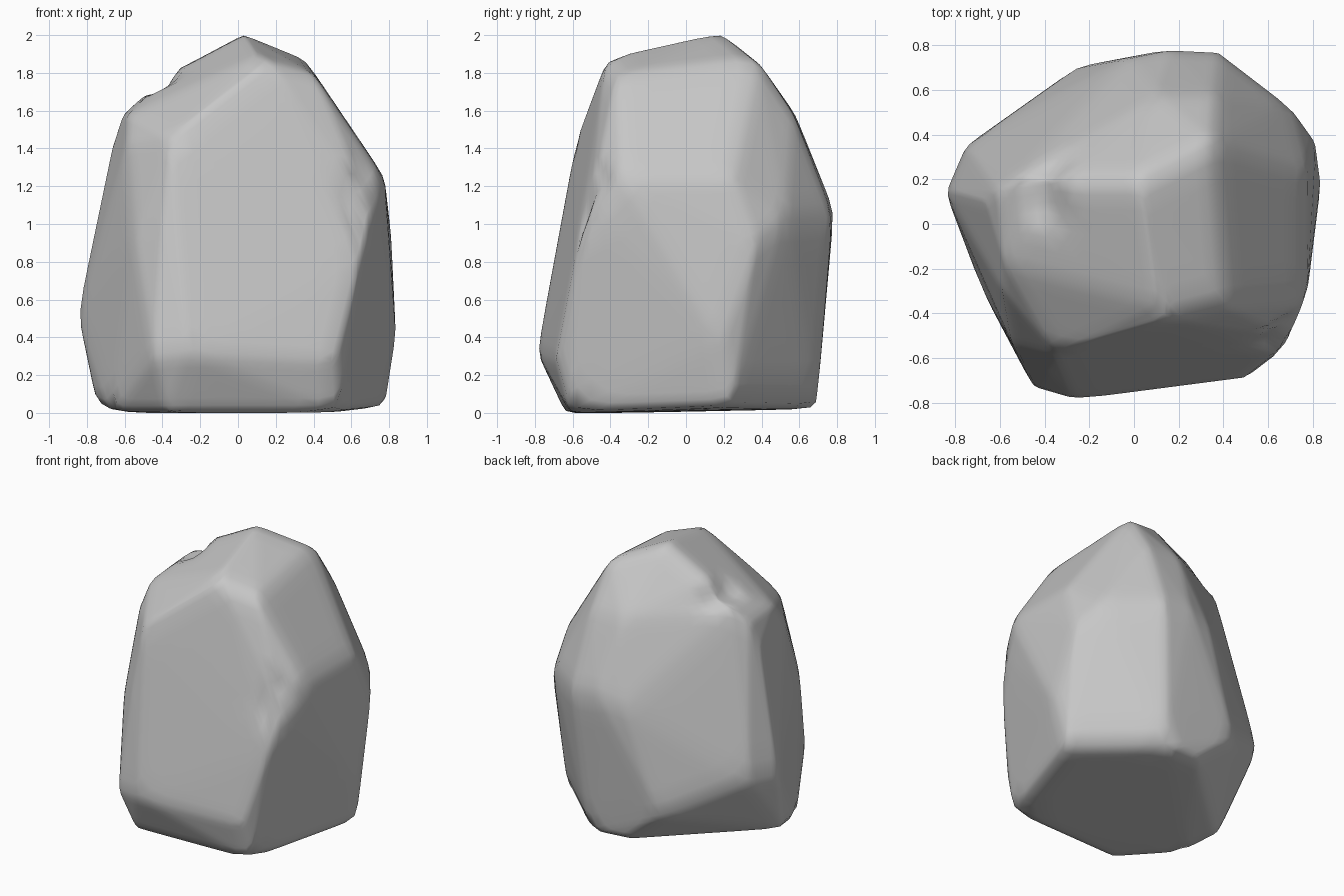
import bpy
import bmesh
from mathutils import Vector

default_cube = bpy.data.objects.get("Cube")
if default_cube:
    bpy.data.objects.remove(default_cube, do_unlink=True)

# Corners of the boulder, grouped by region
foot = [(-.68, -.3, 0), (-.75, -.05, .04), (-.37, -.64, 0), (.53, -.61, 0),
        (.785, .24, .03), (.3, .69, .02), (.02, .67, .03)]
belly = [(-.85, .15, .52), (-.76, .36, .53), (-.28, .7, .28), (-.45, -.735, .3),
         (-.26, -.79, .32), (.51, -.69, .28), (.84, .18, .38)]
waist = [(.17, .785, 1.07), (.38, .775, 1.05), (.7, .53, 1.03), (.815, .37, .9),
         (.64, -.59, .8), (.71, -.51, 1.08), (.775, -.34, 1.25), (.775, .24, 1.25),
         (-.55, -.53, .92), (-.4, -.645, 1), (-.03, .745, 1.02)]
shoulder = [(-.35, -.58, 1.46), (-.59, -.3, 1.42), (-.58, -.18, 1.58), (-.665, .1, 1.41),
            (-.61, .15, 1.58), (-.52, .22, 1.65), (.1, .58, 1.58), (.36, .57, 1.58),
            (.57, .47, 1.3)]
crown = [(.02, .2, 2.015), (.35, .37, 1.88), (.41, -.37, 1.79), (.17, -.43, 1.86),
         (-.31, .2, 1.84), (.1, -.36, 1.89)]


def wrap_corners(bm, corners):
    """Stretch a faceted skin around the corners."""
    for corner in corners:
        bm.verts.new(corner)
    result = bmesh.ops.convex_hull(bm, input=bm.verts[:])
    loose = [v for v in result["geom_interior"] if isinstance(v, bmesh.types.BMVert)]
    bmesh.ops.delete(bm, geom=loose, context="VERTS")


def soften(bm, rounds):
    """Refine the facets, then wear down their edges."""
    for _ in range(3):
        bmesh.ops.subdivide_edges(bm, edges=bm.edges[:], cuts=1, use_grid_fill=True)
    bmesh.ops.triangulate(bm, faces=bm.faces[:])
    for _ in range(rounds):
        bmesh.ops.smooth_vert(bm, verts=bm.verts[:], factor=.4,
                              use_axis_x=True, use_axis_y=True, use_axis_z=True)


def chip(bm, start, end, radius, push):
    """Press a rounded groove into the surface along a short line."""
    start, end, push = Vector(start), Vector(end), Vector(push)
    line = end - start
    for vert in bm.verts:
        along = (vert.co - start).dot(line) / line.length_squared
        nearest = start + line * min(max(along, 0), 1)
        fade = max(0, 1 - (vert.co - nearest).length / radius)
        vert.co += push * fade * fade * (3 - 2 * fade)


# Boulder body
bm = bmesh.new()
wrap_corners(bm, foot + belly + waist + shoulder + crown)
soften(bm, 2)

# Chipped notches beside the crown and on the front corner
chip(bm, (-.4, .08, 1.74), (-.38, .26, 1.74), .14, (.02, 0, -.05))
chip(bm, (.61, -.57, 1.06), (.67, -.48, 1.23), .13, (-.025, .03, 0))
bmesh.ops.recalc_face_normals(bm, faces=bm.faces[:])

mesh = bpy.data.meshes.new("boulder")
bm.to_mesh(mesh)
bm.free()
boulder = bpy.data.objects.new("boulder", mesh)
bpy.context.collection.objects.link(boulder)

# Plain grey stone
stone = bpy.data.materials.new("grey_stone")
stone.use_nodes = True
grey = (.57, .57, .57, 1)
stone.diffuse_color = grey
stone.node_tree.nodes["Principled BSDF"].inputs["Base Color"].default_value = grey
mesh.materials.append(stone)

bpy.context.view_layer.objects.active = boulder
boulder.select_set(True)
bpy.ops.object.shade_smooth_by_angle(angle=.9)
